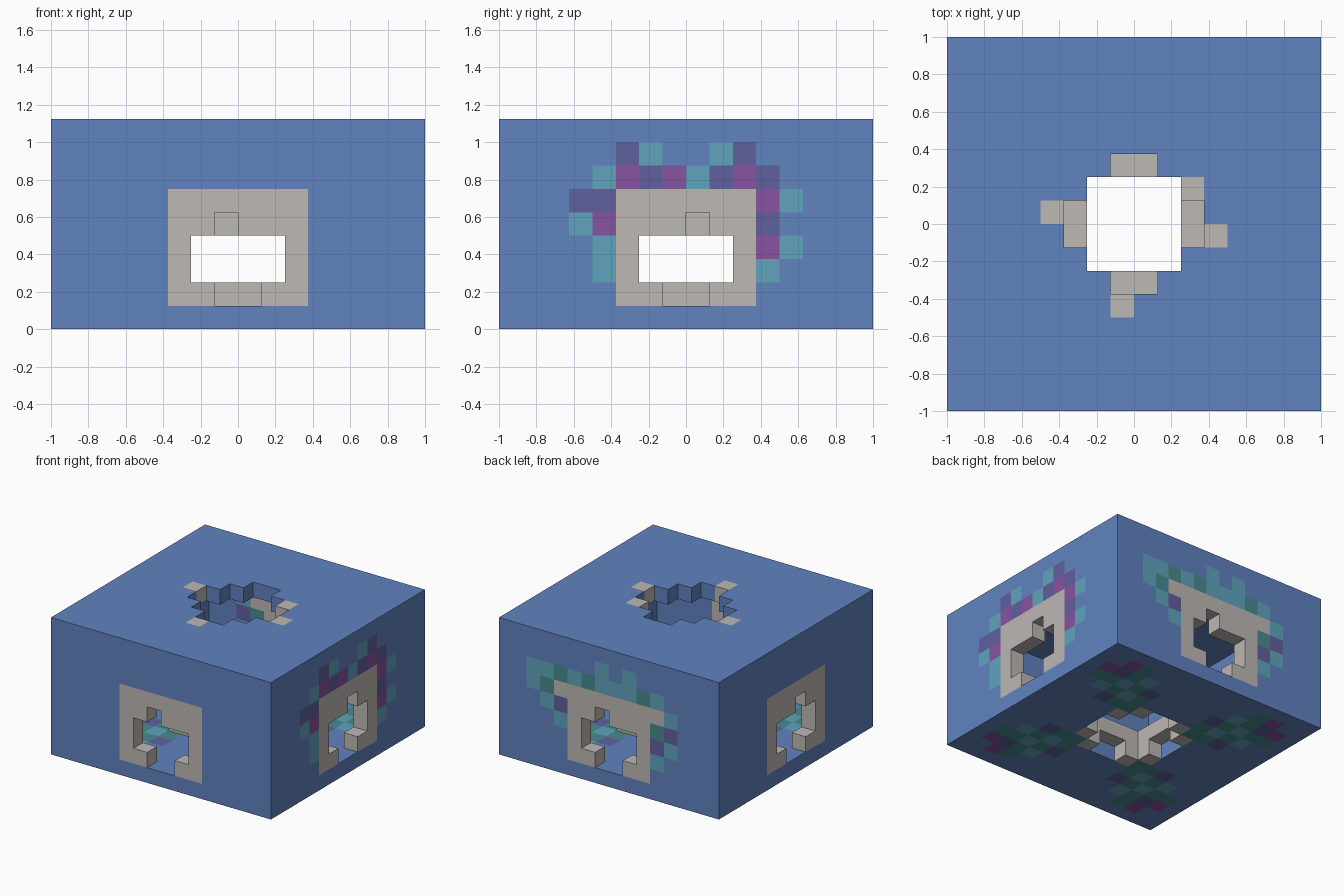
import bpy
import bmesh
from mathutils import Vector

cube = bpy.data.objects.get("Cube")
if cube:
    bpy.data.objects.remove(cube, do_unlink=True)

CELL = 0.125


def linear(c):
    c /= 255
    return c / 12.92 if c <= 0.04045 else ((c + 0.055) / 1.055) ** 2.4


# One material per colour, keyed by the letter used in the patterns
PALETTE = {
    "B": ("blue", (96, 131, 191)),
    "S": ("stone_grey", (190, 184, 180)),
    "T": ("teal", (96, 164, 188)),
    "G": ("sea_green", (72, 140, 143)),
    "V": ("violet", (97, 96, 159)),
    "M": ("magenta", (135, 83, 161)),
}
KEYS = list(PALETTE)
MATERIALS = []
for name, rgb in PALETTE.values():
    mat = bpy.data.materials.new(name)
    mat.use_nodes = True
    colour = [linear(c) for c in rgb] + [1]
    mat.diffuse_color = colour
    bsdf = mat.node_tree.nodes["Principled BSDF"]
    bsdf.inputs["Base Color"].default_value = colour
    bsdf.inputs["Roughness"].default_value = 0.9
    MATERIALS.append(mat)

# Blocks of each part: {part: {(x, y, z): colour letter}}
parts = {}


def put(part, cell, letter):
    parts.setdefault(part, {})[cell] = letter


# Side walls: grey doorway frame, an opening, and a mosaic around it.
# Mosaic rows run from the top down, the first row being level seven.
PLAIN = []
RIGHT_MOSAIC = ["...VT..TV...",
                "..TMVMTVMV..",
                ".VV......MT.",
                ".TM......V..",
                "..T......MT.",
                "..T......T.."]
BACK_MOSAIC = [".....T.T....",
               "TTGTGTTTGT..",
               "TGSSSSSSSST.",
               ".TV......GV.",
               "..T......VT.",
               ".........T.."]


def wall_letter(u, z, mosaic):
    row = 7 - z
    if 0 <= row < len(mosaic) and -6 <= u < 6 and mosaic[row][u + 6] != ".":
        return mosaic[row][u + 6]
    return "S" if -3 <= u <= 2 and 1 <= z <= 5 else "B"


def is_doorway(u, z, notch):
    main = -2 <= u <= 1 and z in (2, 3)
    return main or (u, z) == (notch, 4) or (u in (-1, 0) and z == 1)


WALLS = {
    "front_wall": (lambda u: (u, -8), -1, PLAIN),
    "right_wall": (lambda u: (7, u), 0, RIGHT_MOSAIC),
    "back_wall": (lambda u: (-1 - u, 7), -1, BACK_MOSAIC),
    "left_wall": (lambda u: (-8, -1 - u), 0, PLAIN),
}
for part, (place, notch, mosaic) in WALLS.items():
    for u in range(-8, 8):
        for z in range(1, 8):
            if not is_doorway(u, z, notch):
                put(part, (*place(u), z), wall_letter(u, z, mosaic))


# Roof and floor: a stepped cross-shaped hole in each
def in_square(x, y, half):
    return -half <= x < half and -half <= y < half


def in_cross(x, y):
    return (in_square(x, y, 2)
            or (-3 <= x < 3 and -1 <= y < 1)
            or (-1 <= x < 1 and -3 <= y < 3))


ROOF_STONES = {(-4, 0), (2, 1), (3, -1), (-1, -4)}
# One diagonal arm of the floor mosaic, turned into all four corners
ARM = ["..GM.",
       ".TGVM",
       "VGTGG",
       "GTGT.",
       "GGV.."]


def floor_letter(x, y):
    for _ in range(4):
        if 2 <= x <= 6 and 2 <= y <= 6:
            letter = ARM[6 - y][x - 2]
            return "B" if letter == "." else letter
        x, y = -1 - y, x
    return "S" if in_square(x, y, 3) else "B"


for x in range(-8, 8):
    for y in range(-8, 8):
        if not in_cross(x, y):
            put("roof", (x, y, 8), "S" if (x, y) in ROOF_STONES else "B")
            put("floor", (x, y, 0), floor_letter(x, y))
        # Raised kerb around the floor hole
        if in_square(x, y, 3) and not in_square(x, y, 2):
            put("floor_kerb", (x, y, 1), "S")

occupied = {cell for cells in parts.values() for cell in cells}
AXES = [Vector(v) for v in ((1, 0, 0), (0, 1, 0), (0, 0, 1))]


# Turn each part into a mesh holding only its exposed block faces
def build(part, cells):
    bm = bmesh.new()
    for cell, letter in cells.items():
        centre = Vector(cell) + Vector((0.5, 0.5, 0.5))
        for k in range(3):
            for sign in (-1, 1):
                normal = AXES[k] * sign
                beside = tuple(int(c) for c in Vector(cell) + normal)
                if beside in occupied:
                    continue
                a, b = AXES[(k + 1) % 3] / 2, AXES[(k + 2) % 3] / 2 * sign
                mid = centre + normal / 2
                corners = (mid - a - b, mid + a - b, mid + a + b, mid - a + b)
                face = bm.faces.new([bm.verts.new(p * CELL) for p in corners])
                face.material_index = KEYS.index(letter)
    bmesh.ops.remove_doubles(bm, verts=bm.verts, dist=0.001)
    bmesh.ops.dissolve_limit(bm, angle_limit=0.01, verts=bm.verts,
                             edges=bm.edges, delimit={"MATERIAL"})
    mesh = bpy.data.meshes.new(part)
    bm.to_mesh(mesh)
    bm.free()
    for mat in MATERIALS:
        mesh.materials.append(mat)
    bpy.context.collection.objects.link(bpy.data.objects.new(part, mesh))


for part, cells in parts.items():
    build(part, cells)
